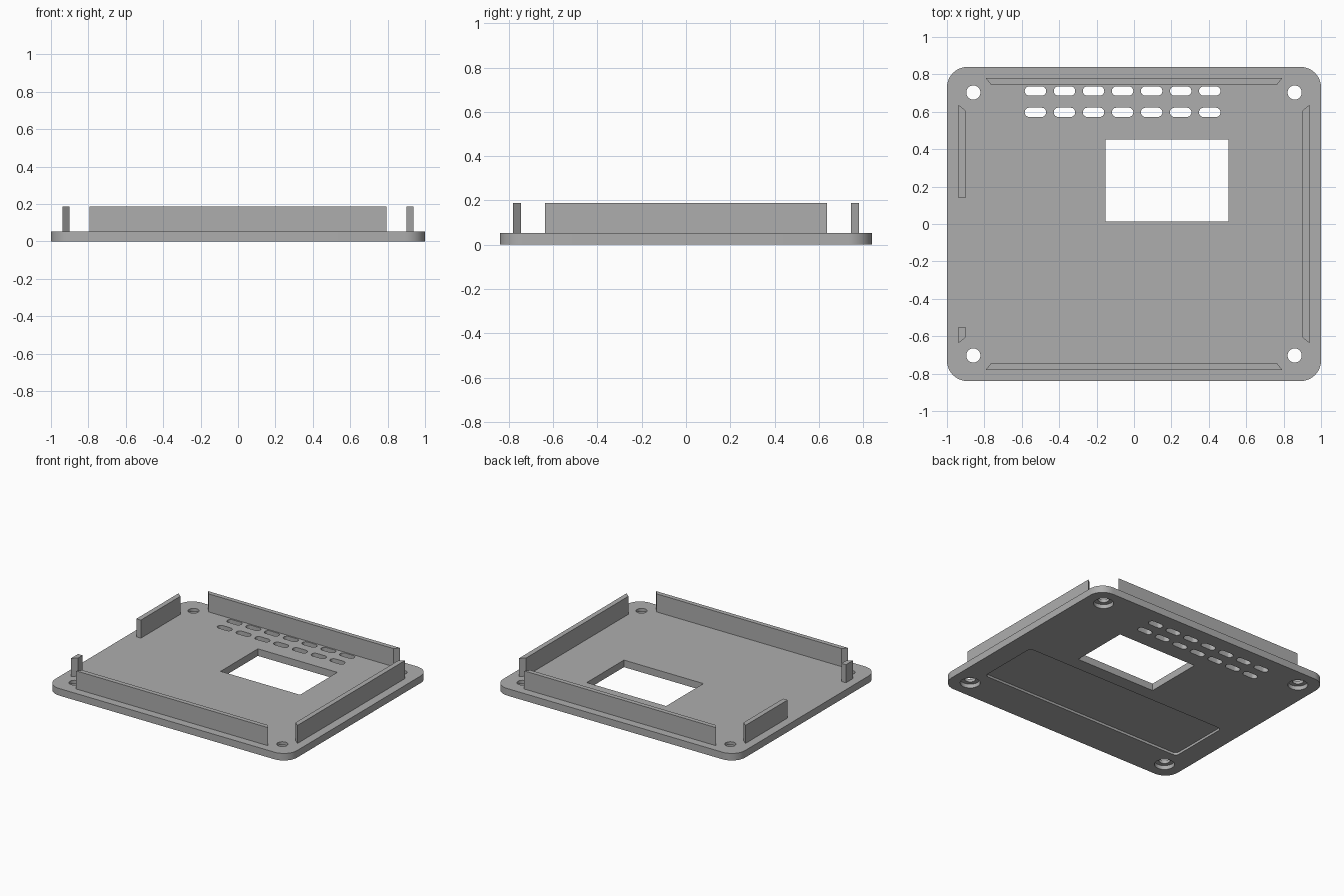
import bpy, bmesh
from math import cos, sin, pi, radians

if "Cube" in bpy.data.objects:
    bpy.data.objects.remove(bpy.data.objects["Cube"], do_unlink=True)

grey = bpy.data.materials.new("mid grey")
grey.use_nodes = True
colour = (0.42, 0.42, 0.42, 1)
grey.diffuse_color = colour
grey.node_tree.nodes["Principled BSDF"].inputs["Base Color"].default_value = colour

PLATE_TOP, WALL_TOP = 0.053, 0.188


def rounded(cx, cy, hx, hy, r, steps=8):
    """Outline of a rounded rectangle (a circle when r equals both halves)."""
    pts = []
    for q, (sx, sy) in enumerate([(1, 1), (-1, 1), (-1, -1), (1, -1)]):
        for i in range(steps + 1):
            a = (q + i / steps) * pi / 2
            p = (cx + sx * (hx - r) + r * cos(a), cy + sy * (hy - r) + r * sin(a))
            if not pts or abs(p[0] - pts[-1][0]) + abs(p[1] - pts[-1][1]) > 1e-5:
                pts.append(p)
    if abs(pts[0][0] - pts[-1][0]) + abs(pts[0][1] - pts[-1][1]) < 1e-5:
        pts.pop()
    return pts


def box(x0, x1, y0, y1):
    return [(x0, y0), (x1, y0), (x1, y1), (x0, y1)]


def prisms(name, outlines, z0, z1):
    """One object made of upright prisms over the given outlines."""
    bm = bmesh.new()
    for pts in outlines:
        low = [bm.verts.new((x, y, z0)) for x, y in pts]
        high = [bm.verts.new((x, y, z1)) for x, y in pts]
        bm.faces.new(low[::-1])
        bm.faces.new(high)
        for i in range(len(pts)):
            j = (i + 1) % len(pts)
            bm.faces.new((low[i], low[j], high[j], high[i]))
    bmesh.ops.recalc_face_normals(bm, faces=bm.faces)
    mesh = bpy.data.meshes.new(name)
    bm.to_mesh(mesh)
    bm.free()
    mesh.materials.append(grey)
    obj = bpy.data.objects.new(name, mesh)
    bpy.context.collection.objects.link(obj)
    return obj


def cut(target, cutter):
    """Subtract the cutter, then discard it."""
    cutter.hide_render = True
    mod = target.modifiers.new("cut", "BOOLEAN")
    mod.operation, mod.solver, mod.object = "DIFFERENCE", "EXACT", cutter
    bpy.context.view_layer.objects.active = target
    bpy.ops.object.modifier_apply(modifier=mod.name)
    bpy.data.objects.remove(cutter, do_unlink=True)


# Base plate with rounded corners
plate = prisms("base_plate", [rounded(0, 0, 1, 0.84, 0.11, 10)], 0, PLATE_TOP)

# Underside: shallow label recess, and counterbores for the screws
screws = [(x, y) for x in (-0.859, 0.859) for y in (-0.703, 0.703)]
cut(plate, prisms("label_recess_cutter", [rounded(0, -0.325, 0.845, 0.238, 0.03, 4)], -0.1, 0.018))
cut(plate, prisms("counterbore_cutter", [rounded(x, y, 0.068, 0.068, 0.068) for x, y in screws], -0.1, 0.03))

# Through openings: screw holes, vent slots, rectangular window
holes = [rounded(x, y, 0.038, 0.038, 0.038) for x, y in screws]
slots = [rounded(-0.527 + 0.1553 * i, y, 0.0575, 0.025, 0.0249, 6)
         for i in range(7) for y in (0.597, 0.711)]
window = box(-0.153, 0.504, 0.013, 0.453)
cut(plate, prisms("opening_cutter", holes + slots + [window], -0.1, 0.2))

# Upright locating walls with mitred ends
z0 = PLATE_TOP - 0.003
for name, s in (("front_wall", -1), ("back_wall", 1)):
    prisms(name, [[(-0.793, s * 0.78), (0.793, s * 0.78), (0.765, s * 0.746), (-0.765, s * 0.746)]], z0, WALL_TOP)
prisms("left_wall", [[(0.937, -0.636), (0.937, 0.636), (0.9, 0.606), (0.9, -0.606)]], z0, WALL_TOP)
prisms("right_wall_long", [[(-0.937, 0.636), (-0.9, 0.606), (-0.9, 0.138), (-0.937, 0.138)]], z0, WALL_TOP)
prisms("right_wall_short", [[(-0.937, -0.636), (-0.9, -0.606), (-0.9, -0.551), (-0.937, -0.551)]], z0, WALL_TOP)

# Smooth the round edges of the plate only
bpy.ops.object.select_all(action="DESELECT")
plate.select_set(True)
bpy.context.view_layer.objects.active = plate
bpy.ops.object.shade_smooth_by_angle(angle=radians(30))
